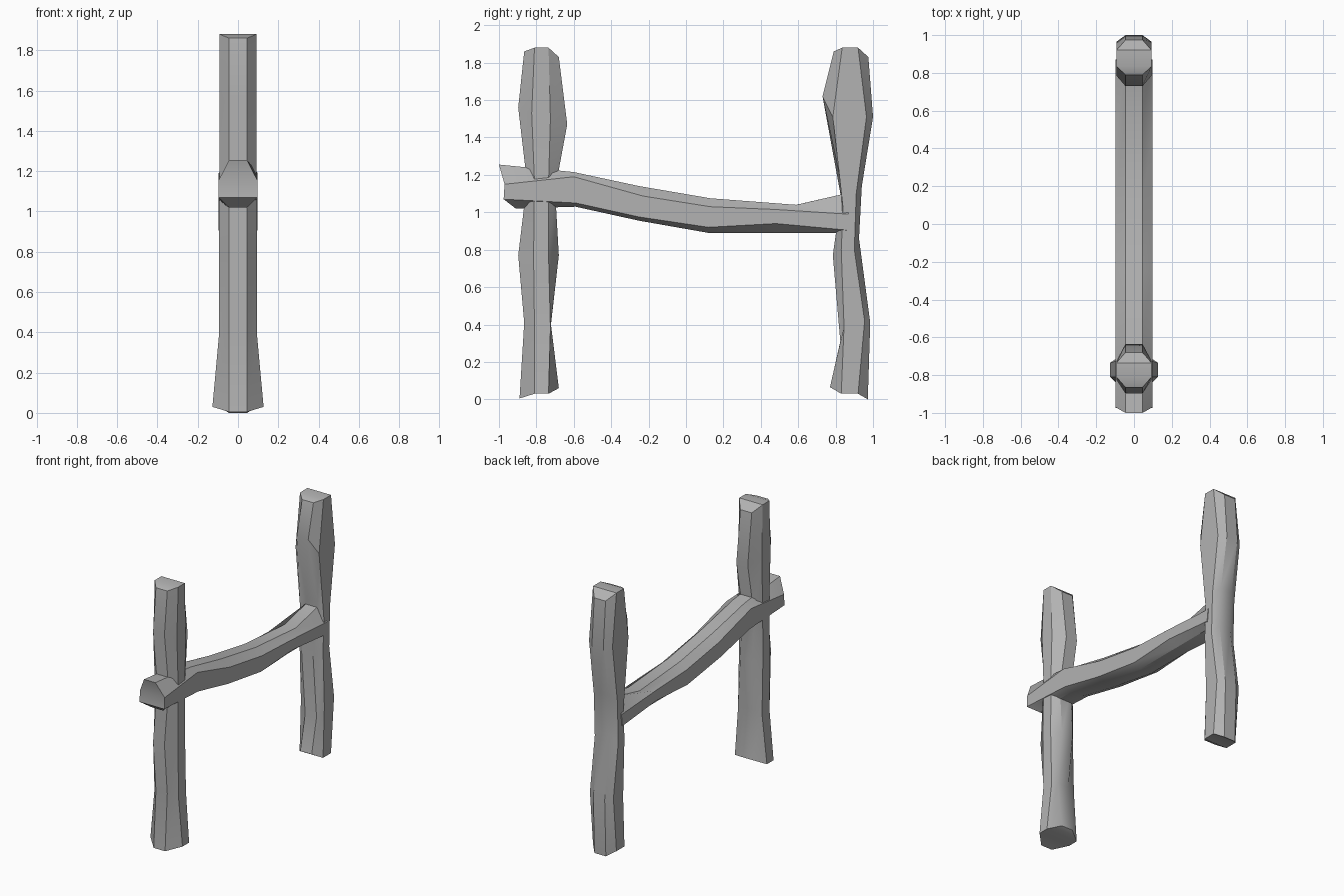
import bpy, bmesh, math

if "Cube" in bpy.data.objects:
    bpy.data.objects.remove(bpy.data.objects["Cube"])

FLAT = 0.045  # half width of the narrow flat faces

wood = bpy.data.materials.new("dark_grey")
wood.diffuse_color = (0.45, 0.45, 0.45, 1)
wood.use_nodes = True
wood.node_tree.nodes["Principled BSDF"].inputs["Base Color"].default_value = wood.diffuse_color


def hewn_log(name, sections):
    """Loft octagonal sections. Each: half width, then four (y, z) points
    running across the log: flat edge, side, side, opposite flat edge."""
    bm = bmesh.new()
    rings = []
    for w, *pts in sections:
        halves = (FLAT, w, w, FLAT)
        right = [bm.verts.new((h, y, z)) for h, (y, z) in zip(halves, pts)]
        left = [bm.verts.new((-h, y, z)) for h, (y, z) in zip(halves, pts)]
        rings.append(right + left[::-1])
    for a, b in zip(rings, rings[1:]):
        for i in range(8):
            j = (i + 1) % 8
            bm.faces.new((a[i], a[j], b[j], b[i]))
    # End caps as three strips, since the ends are roughly cut
    for r in (rings[0], rings[-1]):
        for i in range(3):
            bm.faces.new((r[i], r[i + 1], r[6 - i], r[7 - i]))
    bmesh.ops.recalc_face_normals(bm, faces=bm.faces)
    mesh = bpy.data.meshes.new(name)
    bm.to_mesh(mesh)
    bm.free()
    mesh.materials.append(wood)
    obj = bpy.data.objects.new(name, mesh)
    bpy.context.collection.objects.link(obj)
    # Smooth along the length, crisp along the hewn edges
    bpy.ops.object.select_all(action='DESELECT')
    obj.select_set(True)
    bpy.context.view_layer.objects.active = obj
    bpy.ops.object.shade_smooth_by_angle(angle=math.radians(30))
    return obj


# Front post, flared at the foot
hewn_log("front_post", [
    (.127, (-.89, .005), (-.81, .03), (-.735, .03), (-.68, .06)),
    (.095, (-.865, .41), (-.81, .38), (-.725, .38), (-.722, .40)),
    (.095, (-.897, .77), (-.815, .77), (-.735, .77), (-.68, .77)),
    (.093, (-.85, 1.16), (-.81, 1.16), (-.735, 1.16), (-.70, 1.12)),
    (.093, (-.897, 1.56), (-.825, 1.53), (-.725, 1.50), (-.635, 1.47)),
    (.093, (-.865, 1.86), (-.81, 1.88), (-.735, 1.88), (-.68, 1.83)),
])

# Back post, more crooked
hewn_log("back_post", [
    (.093, (.77, .065), (.83, .03), (.92, .03), (.972, 0)),
    (.093, (.825, .31), (.845, .39), (.955, .42), (.985, .41)),
    (.093, (.785, .77), (.83, .80), (.90, .80), (.925, .86)),
    (.093, (.835, 1.13), (.84, 1.02), (.91, 1.10), (.94, 1.14)),
    (.093, (.73, 1.62), (.785, 1.51), (.965, 1.51), (1.0, 1.51)),
    (.093, (.79, 1.86), (.835, 1.88), (.92, 1.88), (.975, 1.83)),
])

# Sagging crossbeam, running through the front post into the back post
hewn_log("crossbeam", [
    (.098, (-1.0, 1.255), (-.97, 1.15), (-.975, 1.07), (-.91, 1.02)),
    (.098, (-.60, 1.215), (-.60, 1.19), (-.59, 1.05), (-.59, 1.03)),
    (.098, (-.25, 1.14), (-.23, 1.087), (-.25, .975), (-.25, .955)),
    (.098, (.13, 1.075), (.13, 1.03), (.12, .92), (.12, .89)),
    (.098, (.59, 1.04), (.48, 1.015), (.48, .94), (.50, .89)),
    (.098, (.85, 1.10), (.87, .99), (.86, .905), (.83, .89)),
])
